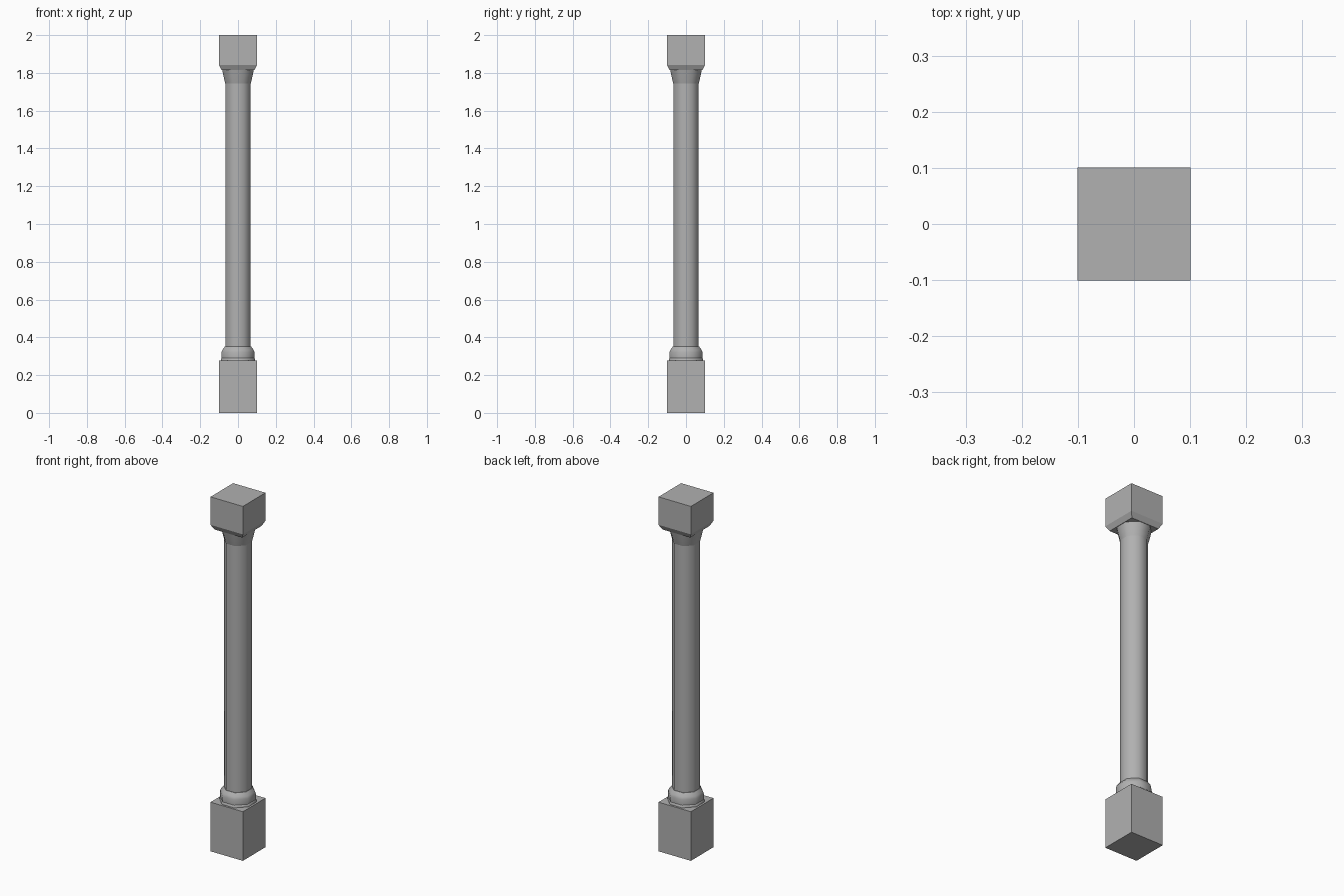
import bpy, bmesh, math

if "Cube" in bpy.data.objects:
    bpy.data.objects.remove(bpy.data.objects["Cube"])

SHAFT_SIDES = 8

# Mid-dark stone grey
stone = bpy.data.materials.new("stone")
stone.diffuse_color = (0.44, 0.44, 0.44, 1)
stone.use_nodes = True
stone.node_tree.nodes["Principled BSDF"].inputs["Base Color"].default_value = stone.diffuse_color


def stack(name, profile, sides, smooth=False):
    """Closed solid from (half width across flats, height) rings, flats facing front."""
    bm = bmesh.new()
    scale = 1 / math.cos(math.pi / sides)
    rings = []
    for r, z in profile:
        angles = [(2 * i + 1) * math.pi / sides for i in range(sides)]
        rings.append([bm.verts.new((r * scale * math.cos(a), r * scale * math.sin(a), z))
                      for a in angles])
    for low, high in zip(rings, rings[1:]):
        for i in range(sides):
            j = (i + 1) % sides
            bm.faces.new((low[i], low[j], high[j], high[i]))
    bm.faces.new(rings[0])
    bm.faces.new(rings[-1])
    bmesh.ops.recalc_face_normals(bm, faces=bm.faces)
    if smooth:
        # Smooth around the shaft, crisp across the moulding rings
        for f in bm.faces:
            f.smooth = True
        for e in bm.edges:
            level = abs(e.verts[0].co.z - e.verts[1].co.z) < 1e-5
            e.smooth = not (level and e.calc_face_angle(0) > math.radians(40))
    mesh = bpy.data.meshes.new(name)
    bm.to_mesh(mesh)
    bm.free()
    mesh.materials.append(stone)
    obj = bpy.data.objects.new(name, mesh)
    bpy.context.collection.objects.link(obj)
    return obj


# Square foot
stack("base_block", [(0.101, 0), (0.101, 0.277)], 4)

# Turned collar, shaft and flared neck
stack("collar", [(0.09, 0.277), (0.09, 0.285), (0.086, 0.29), (0.087, 0.322),
                 (0.082, 0.335), (0.069, 0.352)], SHAFT_SIDES, smooth=True)
stack("shaft", [(0.067, 0.34), (0.067, 1.743)], SHAFT_SIDES, smooth=True)
stack("neck", [(0.067, 1.743), (0.075, 1.775), (0.084, 1.817)], SHAFT_SIDES, smooth=True)

# Square head with a chamfered underside
stack("capital_block", [(0.086, 1.814), (0.101, 1.842), (0.101, 2.0)], 4)
